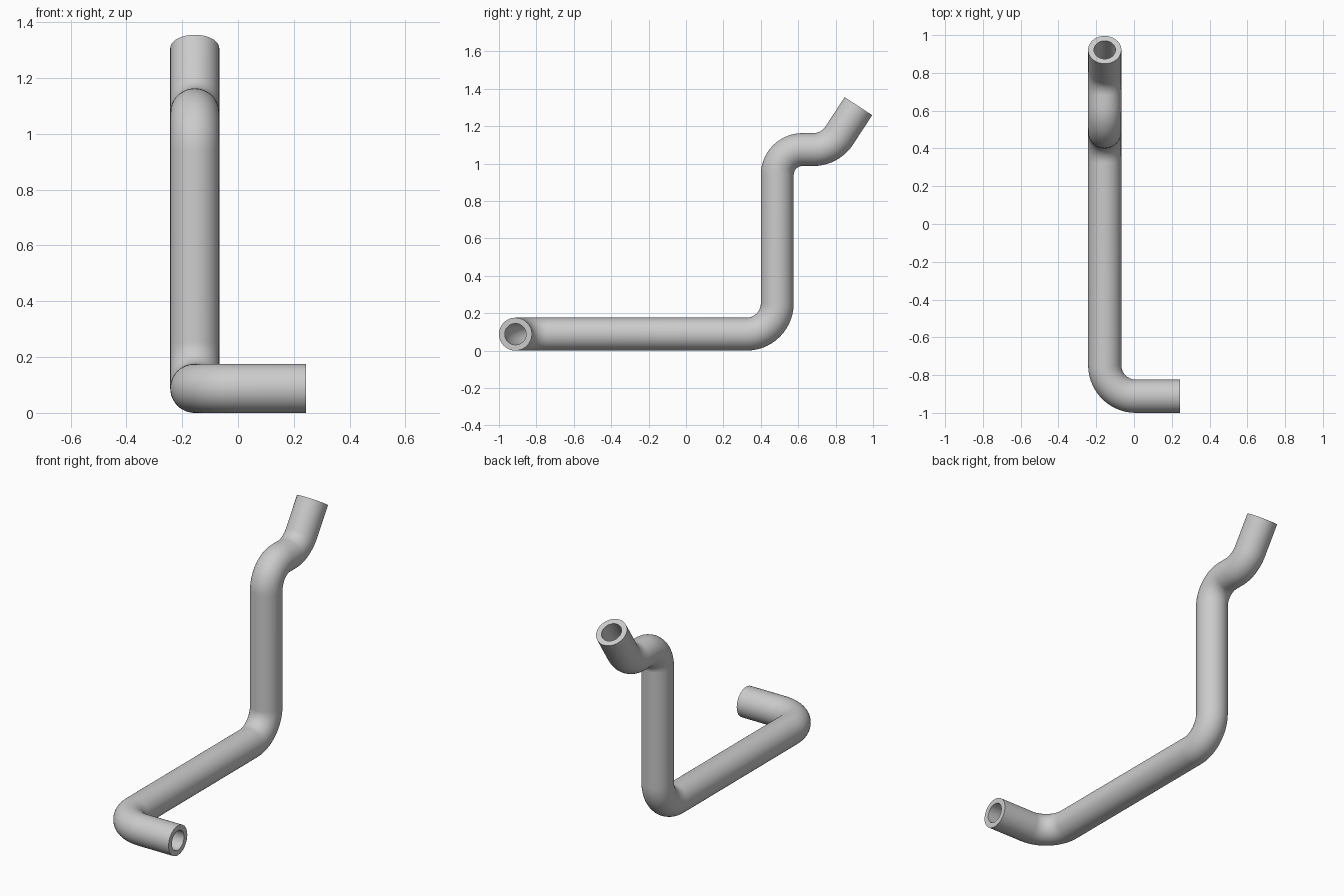
import bpy, bmesh, math
from mathutils import Vector, Quaternion

cube = bpy.data.objects.get("Cube")
if cube:
    bpy.data.objects.remove(cube)

OUTER, INNER, SIDES, STEPS = 0.088, 0.057, 48, 14

# Centre line: corner points and the bend radius at each inner corner
corners = [Vector(p) for p in (
    (0.243, -0.912, 0.088), (-0.155, -0.912, 0.088), (-0.155, 0.488, 0.088),
    (-0.155, 0.488, 1.075), (-0.155, 0.77, 1.075), (-0.155, 0.922, 1.307))]
bends = [0.165, 0.165, 0.135, 0.165]


def stations():
    """Yield (point, direction) along the path, with round bends."""
    yield corners[0], (corners[1] - corners[0]).normalized()
    for before, corner, after, radius in zip(corners, corners[1:], corners[2:], bends):
        d0, d1 = (corner - before).normalized(), (after - corner).normalized()
        angle = d0.angle(d1)
        axis = d0.cross(d1).normalized()
        start = corner - d0 * radius * math.tan(angle / 2)
        to_centre = axis.cross(d0) * radius
        for i in range(STEPS + 1):
            turn = Quaternion(axis, angle * i / STEPS)
            yield start + to_centre - turn @ to_centre, turn @ d0
    yield corners[-1], (corners[-1] - corners[-2]).normalized()


# Sweep the outer wall and the bore together
bm = bmesh.new()
outer, inner = [], []
side, last = Vector((0, 0, 1)), None
for point, direction in stations():
    if last:
        side = last.rotation_difference(direction) @ side
    last = direction
    spokes = [Quaternion(direction, math.tau * k / SIDES) @ side for k in range(SIDES)]
    outer.append([bm.verts.new(point + s * OUTER) for s in spokes])
    inner.append([bm.verts.new(point + s * INNER) for s in spokes])


def join(a, b):
    for k in range(SIDES):
        n = (k + 1) % SIDES
        bm.faces.new((a[k], a[n], b[n], b[k]))


for rings in (outer, inner):
    for a, b in zip(rings, rings[1:]):
        join(a, b)
# Flat end rims
for end in (0, -1):
    join(outer[end], inner[end])
bmesh.ops.recalc_face_normals(bm, faces=bm.faces)

mesh = bpy.data.meshes.new("bent_pipe")
bm.to_mesh(mesh)
bm.free()
pipe = bpy.data.objects.new("bent_pipe", mesh)
bpy.context.collection.objects.link(pipe)

# Plain grey material
grey = bpy.data.materials.new("light grey")
grey.use_nodes = True
colour = (0.6, 0.6, 0.6, 1)
grey.diffuse_color = colour
grey.node_tree.nodes["Principled BSDF"].inputs["Base Color"].default_value = colour
mesh.materials.append(grey)

bpy.ops.object.select_all(action="DESELECT")
pipe.select_set(True)
bpy.context.view_layer.objects.active = pipe
bpy.ops.object.shade_smooth_by_angle(angle=math.radians(35))
